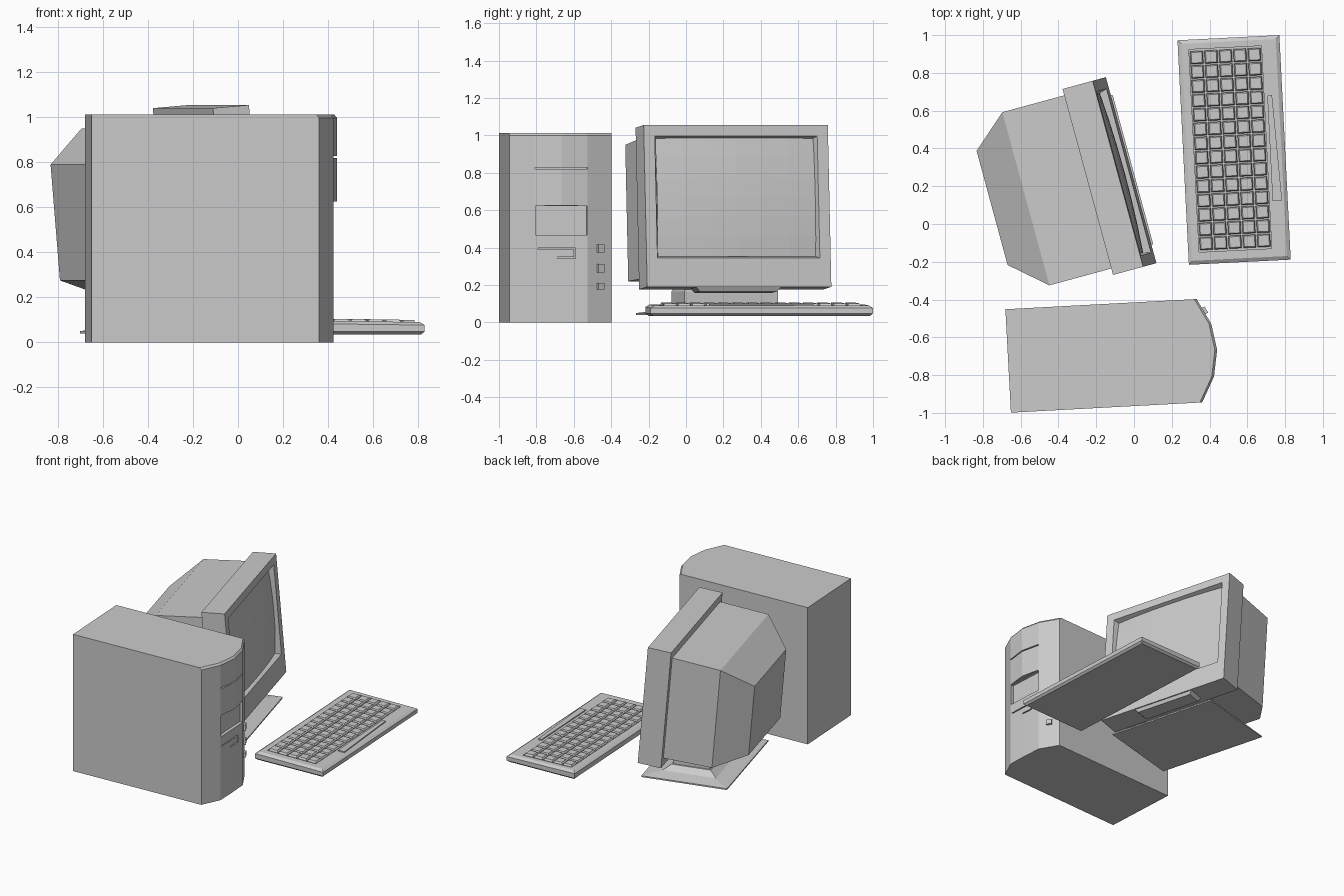
import bpy, bmesh, math
from mathutils import Matrix, Vector

if "Cube" in bpy.data.objects:
    bpy.data.objects.remove(bpy.data.objects["Cube"])


def frame(loc, turn, pitch=0):
    return (Matrix.Translation(loc) @ Matrix.Rotation(math.radians(turn), 4, 'Z')
            @ Matrix.Rotation(math.radians(pitch), 4, 'Y'))


def add_loft(bm, rings):
    """Skin a list of equal-length point rings and cap both ends."""
    loops = [[bm.verts.new(p) for p in r] for r in rings]
    n = len(loops[0])
    for a, b in zip(loops, loops[1:]):
        for i in range(n):
            bm.faces.new((a[i], a[(i + 1) % n], b[(i + 1) % n], b[i]))
    bm.faces.new(loops[0][::-1])
    bm.faces.new(loops[-1])


def finish(name, bm, mat, solid=True):
    bmesh.ops.remove_doubles(bm, verts=bm.verts, dist=1e-5)
    if solid:
        bmesh.ops.recalc_face_normals(bm, faces=bm.faces)
    me = bpy.data.meshes.new(name)
    bm.to_mesh(me)
    bm.free()
    ob = bpy.data.objects.new(name, me)
    ob.matrix_world = mat
    bpy.context.collection.objects.link(ob)
    return ob


def loft(name, rings, mat):
    bm = bmesh.new()
    add_loft(bm, rings)
    return finish(name, bm, mat)


def rect_z(hx, hy, z, cx=0, cy=0):
    return [(cx + sx * hx, cy + sy * hy, z) for sx, sy in ((-1, -1), (1, -1), (1, 1), (-1, 1))]


def rect_x(x, hy, z0, z1):
    return [(x, -hy, z0), (x, hy, z0), (x, hy, z1), (x, -hy, z1)]


def cut(target, name, x, y, z, mat):
    """Subtract a box given by its three axis ranges."""
    ring = lambda h: [(x[0], y[0], h), (x[1], y[0], h), (x[1], y[1], h), (x[0], y[1], h)]
    c = loft(name, [ring(z[0]), ring(z[1])], mat)
    c.hide_render = True
    c.hide_set(True)
    m = target.modifiers.new(name, 'BOOLEAN')
    m.operation, m.object = 'DIFFERENCE', c


# --- Tower case: faceted front, fuller above the drive opening
T = frame((-0.16, -0.698, 0), 3.05)


def case_ring(z, nose, inset=0):
    return [(-0.507, -0.274, z), (0.507 - inset, -0.274, z), (0.577 - inset, -0.14, z),
            (nose - inset, 0, z), (0.577 - inset, 0.14, z), (0.507 - inset, 0.274, z),
            (-0.507, 0.274, z)]


case = loft("tower_case", [case_ring(0, 0.579), case_ring(0.625, 0.579), case_ring(0.625, 0.601),
                           case_ring(0.998, 0.601), case_ring(1.012, 0.601, 0.012)], T)
cut(case, "drive_opening_cutter", (0.555, 0.7), (-0.138, 0.138), (0.467, 0.623), T)
cut(case, "bay_gap_cutter", (0.56, 0.7), (-0.14, 0.14), (0.82, 0.828), T)
cut(case, "disk_slot_cutter", (0.56, 0.7), (-0.125, 0.075), (0.39, 0.398), T)
cut(case, "eject_notch_cutter", (0.565, 0.7), (-0.02, 0.075), (0.342, 0.35), T)
cut(case, "eject_side_cutter", (0.565, 0.7), (0.068, 0.076), (0.342, 0.398), T)

# Three buttons on the angled front facet
facet = math.degrees(math.atan2(0.07, 0.134))
for i, (z, h) in enumerate(((0.395, 0.022), (0.29, 0.022), (0.193, 0.017))):
    B = T @ frame((0.541, 0.209, z), facet)
    loft(f"tower_button_{i + 1}", [rect_z(0.016, 0.019, -h), rect_z(0.016, 0.019, h)], B)

# --- Monitor, turned and tilted back; origin at the lower front edge
M = frame((-0.015, 0.285, 0.19), 15.2, -4.8)
loft("monitor_bezel", [rect_x(-0.166, 0.51, 0, 0.868), rect_x(0, 0.51, 0, 0.868),
                       rect_x(0, 0.45, 0.155, 0.81), rect_x(-0.045, 0.435, 0.168, 0.798)], M)
loft("monitor_rear_shell", [rect_x(-0.15, 0.475, 0.06, 0.815), rect_x(-0.512, 0.475, 0.073, 0.805),
                            rect_x(-0.71, 0.313, 0.145, 0.662)], M)
loft("monitor_chin", [rect_z(0.05, 0.215, -0.022, -0.07), rect_z(0.06, 0.24, 0.005, -0.065)], M)

# Bulging screen
bm = bmesh.new()
bmesh.ops.create_grid(bm, x_segments=6, y_segments=6, size=1)
for v in bm.verts:
    a, b = v.co.x, v.co.y
    v.co = Vector((-0.04 + 0.034 * (1 - 0.5 * a * a - 0.5 * b * b), a * 0.438, 0.483 + b * 0.318))
finish("monitor_screen", bm, M, solid=False)

# --- Stand: flat foot rising to a swivel neck
S = frame((-0.30, 0.208, 0), 15.2)
loft("stand_foot", [rect_z(0.305, 0.41, 0.04), rect_z(0.305, 0.41, 0.05),
                    rect_z(0.19, 0.31, 0.065), rect_z(0.14, 0.27, 0.10)], S)
loft("stand_neck", [rect_z(0.13, 0.26, 0.09), rect_z(0.13, 0.26, 0.165),
                    rect_z(0.11, 0.23, 0.23)], S)

# --- Keyboard
K = frame((0.53, 0.392, 0), 2.9)


def top_z(x):
    return 0.093 - 0.012 * x


def sloped(hx, hy, dz, cx=0, cy=0):
    return [(x, y, top_z(x) + dz) for x, y, _ in rect_z(hx, hy, 0, cx, cy)]


loft("keyboard_body", [rect_z(0.255, 0.58, 0.035), rect_z(0.27, 0.595, 0.048),
                       sloped(0.27, 0.595, -0.013), sloped(0.25, 0.575, 0),
                       sloped(0.192, 0.537, 0, -0.02, 0.006),
                       sloped(0.192, 0.537, -0.012, -0.02, 0.006)], K)

# Key caps, 5 by 14
bm = bmesh.new()
for c in range(5):
    for r in range(14):
        x, y = -0.02 + (c - 2) * 0.0765, 0.006 + (r - 6.5) * 0.0758
        add_loft(bm, [sloped(0.034, 0.034, -0.014, x, y), sloped(0.034, 0.034, 0.0, x, y),
                      sloped(0.028, 0.028, 0.010, x, y)])
finish("keyboard_keys", bm, K)

# Raised ridge along the front edge of the keyboard
ridge = [(0.19, -0.28), (0.24, -0.28), (0.215, 0.28), (0.19, 0.28)]
loft("keyboard_ridge", [[(x, y, 0.08) for x, y in ridge],
                        [(x, y, top_z(x) + 0.008) for x, y in ridge]], K)
